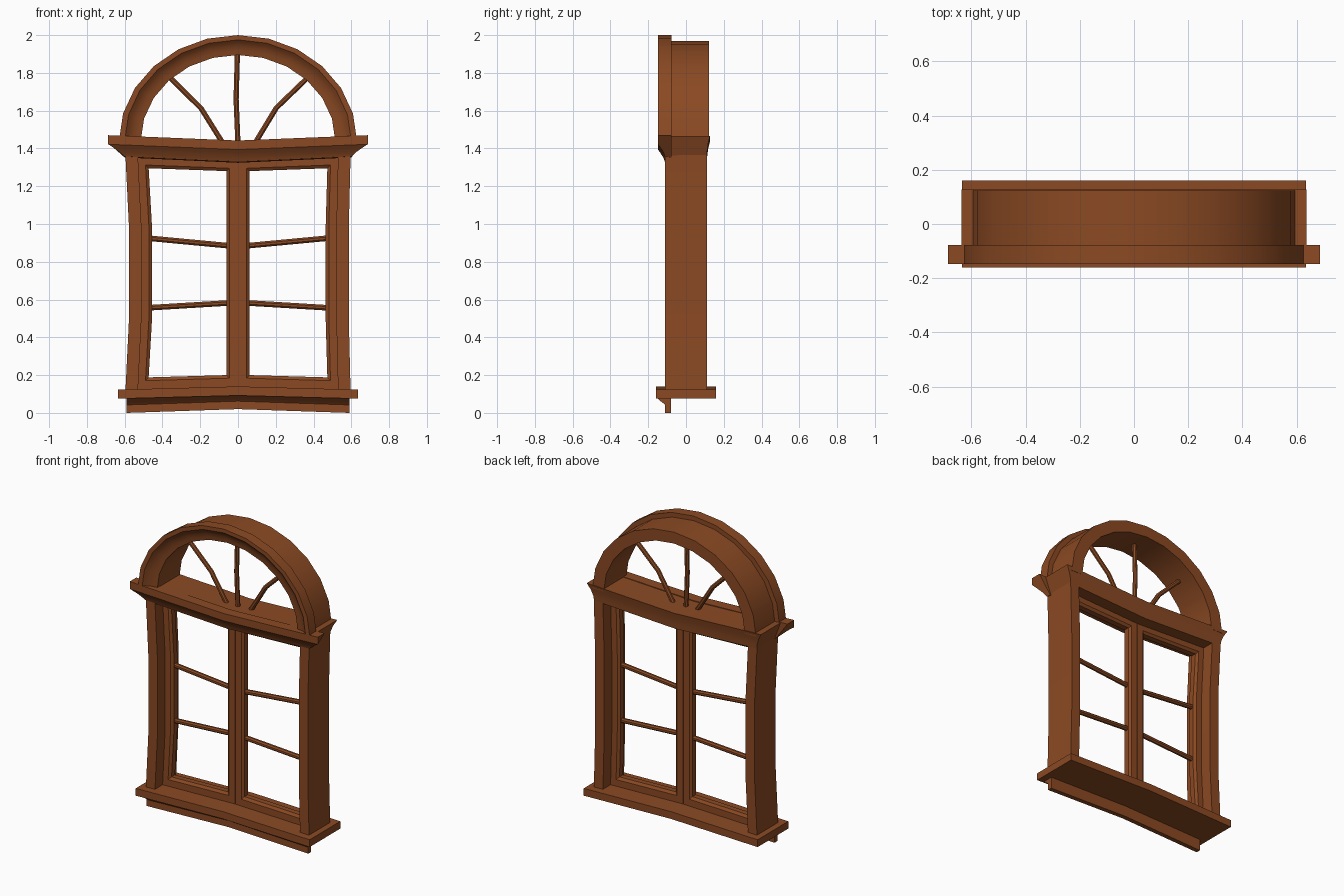
import bpy, bmesh, math

if "Cube" in bpy.data.objects:
    bpy.data.objects.remove(bpy.data.objects["Cube"])

wood = bpy.data.materials.new("brown_wood")
wood.diffuse_color = (0.258, 0.068, 0.0168, 1)
wood.use_nodes = True
wood.node_tree.nodes["Principled BSDF"].inputs["Base Color"].default_value = wood.diffuse_color


def loft(name, rings, loop=False):
    """Skin a list of closed cross-sections; cap the ends unless looped."""
    bm = bmesh.new()
    vs = [[bm.verts.new(p) for p in r] for r in rings]
    n = len(rings[0])
    pairs = list(zip(vs, vs[1:])) + ([(vs[-1], vs[0])] if loop else [])
    for a, b in pairs:
        for i in range(n):
            j = (i + 1) % n
            bm.faces.new((a[i], a[j], b[j], b[i]))
    if not loop:
        bm.faces.new(vs[0])
        bm.faces.new(vs[-1][::-1])
    bmesh.ops.recalc_face_normals(bm, faces=bm.faces)
    me = bpy.data.meshes.new(name)
    bm.to_mesh(me)
    bm.free()
    me.materials.append(wood)
    ob = bpy.data.objects.new(name, me)
    bpy.context.collection.objects.link(ob)
    bpy.ops.object.select_all(action='DESELECT')
    ob.select_set(True)
    bpy.context.view_layer.objects.active = ob
    bpy.ops.object.shade_smooth_by_angle(angle=math.radians(30))
    return ob


def beam(name, profile, dz):
    """Horizontal moulding from (y, z, half width) points, bent by dz at the middle."""
    loft(name, [[(s * w, y, z + (0 if s else dz)) for y, z, w in profile] for s in (-1, 0, 1)])


def bar(name, pts, r):
    """Thin eight-sided bar along points in the xz plane."""
    dx, dz = pts[-1][0] - pts[0][0], pts[-1][1] - pts[0][1]
    d = math.hypot(dx, dz)
    nx, nz = -dz / d, dx / d
    rings = []
    for x, z in pts:
        ring = []
        for k in range(8):
            a = math.radians(22.5 + 45 * k)
            c = r * math.cos(a)
            ring.append((x + nx * c, r * math.sin(a), z + nz * c))
        rings.append(ring)
    loft(name, rings)


# sill and apron
beam("sill", [(-.16, .075, .635), (.16, .075, .635), (.16, .123, .635), (-.16, .123, .635)], .017)
beam("apron", [(-.08, .08, .59), (-.155, .08, .59), (-.135, .062, .59), (-.115, .048, .59),
               (-.11, .042, .59), (-.11, 0, .59), (-.08, 0, .59)], .02)

# header with flared ends, and cornice in front
beam("header", [(-.11, 1.355, .595), (.11, 1.355, .595), (.112, 1.385, .598), (.117, 1.425, .613),
                (.127, 1.465, .636), (-.10, 1.465, .636)], -.028)
beam("cornice", [(-.078, 1.47, .687), (-.148, 1.47, .687), (-.148, 1.422, .687), (-.136, 1.405, .66),
                 (-.12, 1.38, .625), (-.112, 1.358, .6), (-.078, 1.352, .6)], -.028)

# arch: moulded front ring and deep rear ring
BASE = 1.44


def arch(name, profile, n=12):
    rings = []
    for i in range(n + 1):
        a = math.pi * i / n
        rings.append([(rx * math.cos(a), y, BASE + (top - BASE) * math.sin(a)) for rx, top, y in profile])
    loft(name, rings)


arch("arch_moulding", [(.63, 2.0, -.078), (.63, 2.0, -.148), (.60, 1.975, -.148), (.585, 1.962, -.135),
                       (.565, 1.943, -.122), (.54, 1.918, -.114), (.515, 1.895, -.11), (.515, 1.895, -.078)])
arch("arch_frame", [(.597, 1.97, -.08), (.597, 1.97, .123), (.515, 1.895, .123), (.515, 1.895, -.08)])

# fan of glazing bars in the arch
bar("fan_bar_left", [(-.075, 1.42), (-.196, 1.613), (-.375, 1.79)], .015)
bar("fan_bar_middle", [(0, 1.42), (-.01, 1.66), (-.003, 1.91)], .015)
bar("fan_bar_right", [(.085, 1.42), (.203, 1.615), (.385, 1.79)], .015)

for s, side, b in ((-1, "left", .018), (1, "right", .009)):
    # side jamb, bowed inwards
    loft("jamb_" + side, [[(s * (.596 - k), -.11, z), (s * (.53 - k), -.11, z),
                           (s * (.53 - k), .11, z), (s * (.596 - k), .11, z)]
                          for z, k in ((.115, 0), (.48, b), (1.0, b), (1.365, 0))])
    # casement sash: ring between outer and inner outlines
    outer = [(.001, .135), (.54, .118), (.54 - b, .5), (.54 - b, 1.0), (.54, 1.365), (.001, 1.34)]
    inner = [(.06, .2), (.473, .188), (.473 - b, .5), (.473 - b, .98), (.473, 1.295), (.06, 1.28)]
    section = [(0, -.03), (.75, -.03), (1, -.018), (1, .018), (.75, .03), (0, .03)]
    loft("sash_" + side, [[(s * (o[0] + (i[0] - o[0]) * t), y, o[1] + (i[1] - o[1]) * t)
                           for t, y in section] for o, i in zip(outer, inner)], loop=True)
    # glazing bars
    bar("upper_glazing_bar_" + side, [(s * .05, .885), (s * .465, .924)], .016)
    bar("lower_glazing_bar_" + side, [(s * .05, .582), (s * .465, .557)], .016)
